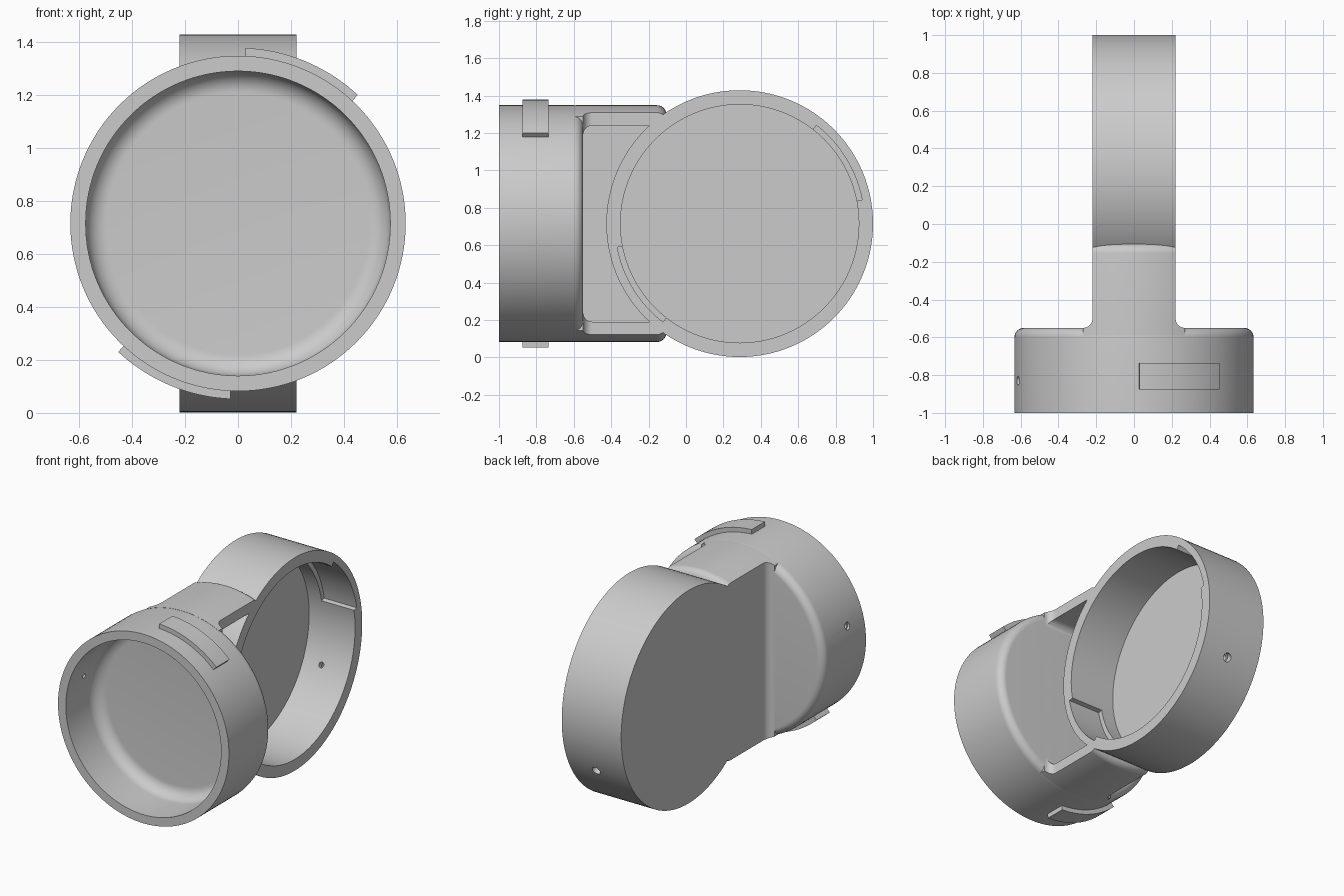
import bpy, bmesh
from math import cos, sin, radians, pi
from mathutils import Matrix, Vector

old = bpy.data.objects.get("Cube")
if old:
    bpy.data.objects.remove(old, do_unlink=True)

grey = bpy.data.materials.new("plain grey")
grey.use_nodes = True
grey.diffuse_color = (0.6, 0.6, 0.6, 1)
grey.node_tree.nodes["Principled BSDF"].inputs["Base Color"].default_value = (0.6, 0.6, 0.6, 1)

MID = 0.715
# Local x, y span the circle and local z runs along the cup axis
FRONT = Matrix(((1, 0, 0, 0), (0, 0, 1, 0), (0, 1, 0, MID), (0, 0, 0, 1)))
REAR = Matrix(((0, 0, 1, 0), (1, 0, 0, 0.287), (0, 1, 0, MID), (0, 0, 0, 1)))


def arc(cx, cy, r, a0, a1, n=10):
    angles = [radians(a0 + (a1 - a0) * i / n) for i in range(n + 1)]
    return [(cx + r * cos(a), cy + r * sin(a)) for a in angles]


def finish(name, bm, matrix):
    bmesh.ops.transform(bm, matrix=matrix, verts=bm.verts)
    bmesh.ops.remove_doubles(bm, verts=bm.verts, dist=1e-5)
    bmesh.ops.recalc_face_normals(bm, faces=bm.faces)
    mesh = bpy.data.meshes.new(name)
    bm.to_mesh(mesh)
    bm.free()
    mesh.materials.append(grey)
    ob = bpy.data.objects.new(name, mesh)
    bpy.context.collection.objects.link(ob)
    return ob


def lathe(name, profile, matrix, steps=128):
    bm = bmesh.new()
    vs = [bm.verts.new((r, 0, h)) for r, h in profile]
    edges = [bm.edges.new(pair) for pair in zip(vs, vs[1:])]
    bmesh.ops.spin(bm, geom=vs + edges, axis=(0, 0, 1), cent=(0, 0, 0),
                   angle=2 * pi, steps=steps, use_merge=False)
    return finish(name, bm, matrix)


def prism(name, outline, h0, h1, matrix=Matrix()):
    bm = bmesh.new()
    face = bm.faces.new([bm.verts.new((x, y, h0)) for x, y in outline])
    out = bmesh.ops.extrude_face_region(bm, geom=[face])
    moved = [v for v in out["geom"] if isinstance(v, bmesh.types.BMVert)]
    bmesh.ops.translate(bm, vec=(0, 0, h1 - h0), verts=moved)
    return finish(name, bm, matrix)


def band(name, r0, r1, a0, a1, h0, h1, matrix):
    outline = arc(0, 0, r1, a0, a1, 20) + arc(0, 0, r0, a1, a0, 20)
    return prism(name, outline, h0, h1, matrix)


def pin(name, angle, h, r0, r1, width, matrix):
    """Radial tapered pin used to drill a hole through a cup wall."""
    a = radians(angle)
    d = Vector((cos(a), sin(a), 0))
    turn = d.to_track_quat('Z', 'Y').to_matrix().to_4x4()
    place = matrix @ Matrix.Translation((0, 0, h)) @ turn
    return lathe(name, [(0, r0), (width, r0), (width, (r0 + r1) / 2),
                        (width * 1.6, (r0 + r1) / 2), (width * 1.6, r1), (0, r1)], place, 24)


def combine(ob, tool, operation='DIFFERENCE'):
    mod = ob.modifiers.new("cut", 'BOOLEAN')
    mod.operation, mod.solver, mod.object = operation, 'EXACT', tool
    bpy.context.view_layer.objects.active = ob
    bpy.ops.object.modifier_apply(modifier=mod.name)
    bpy.data.objects.remove(tool, do_unlink=True)


# Front cup, open to the front, with a rounded floor and back shoulder
front_cup = lathe("front_cup",
                  [(0, -0.68)] + arc(0.495, -0.76, 0.08, 90, 0)
                  + [(0.575, -1), (0.633, -1)]
                  + arc(0.583, -0.6, 0.05, 0, 90) + [(0, -0.55)], FRONT)
combine(front_cup, pin("front_pin", 166, -0.83, 0.53, 0.7, 0.015, FRONT))

# Rear cup, open to the left, with two locking slots in its wall
rear_cup = lathe("rear_cup",
                 [(0, -0.12), (0.637, -0.12), (0.637, 0.22), (0.713, 0.22),
                  (0.713, -0.22), (0, -0.22)], REAR)
for start in (11, 191):
    combine(rear_cup, band("slot", 0.6, 0.667, start, start + 41, -0.02, 0.3, REAR))
combine(rear_cup, pin("rear_pin", -26, 0.015, 0.6, 0.75, 0.018, REAR))

# Neck: flared slab trimmed to the front cup's round outline
side = [(-0.27, -0.6)] + arc(-0.27, -0.5, 0.05, -90, 0) + [(-0.22, 0.1)]
neck = prism("neck", side + [(-x, y) for x, y in reversed(side)], 0, 1.5)
combine(neck, lathe("trim", [(0, -0.59)] + [(0.633, -0.59)]
                    + arc(0.583, -0.155, 0.05, 0, 90) + [(0, -0.105)], FRONT), 'INTERSECT')
# Clear the rear cup and open a pocket on the left side, leaving two ribs
combine(neck, lathe("clearance", [(0, -0.5), (0.7, -0.5), (0.7, 0.5), (0, 0.5)], REAR))
corner = arc(-0.5, 0.475, 0.05, 180, 90, 6)
pocket = [(0.1, -0.525)] + [(y, -z) for y, z in reversed(corner)] + corner + [(0.1, 0.525)]
shift = Matrix.Translation((0, -0.287, 0))
combine(neck, prism("pocket", pocket, -0.12, 0.5, shift @ REAR))

# Raised locking tabs on the front cup
tabs = [band("locking_tab_" + n, 0.62, 0.663, a, a + 40.5, -0.875, -0.735, FRONT)
        for n, a in (("top", 47), ("bottom", 227))]

bpy.ops.object.select_all(action='DESELECT')
for ob in [front_cup, rear_cup, neck] + tabs:
    ob.select_set(True)
bpy.context.view_layer.objects.active = front_cup
bpy.ops.object.shade_smooth_by_angle(angle=radians(30))
